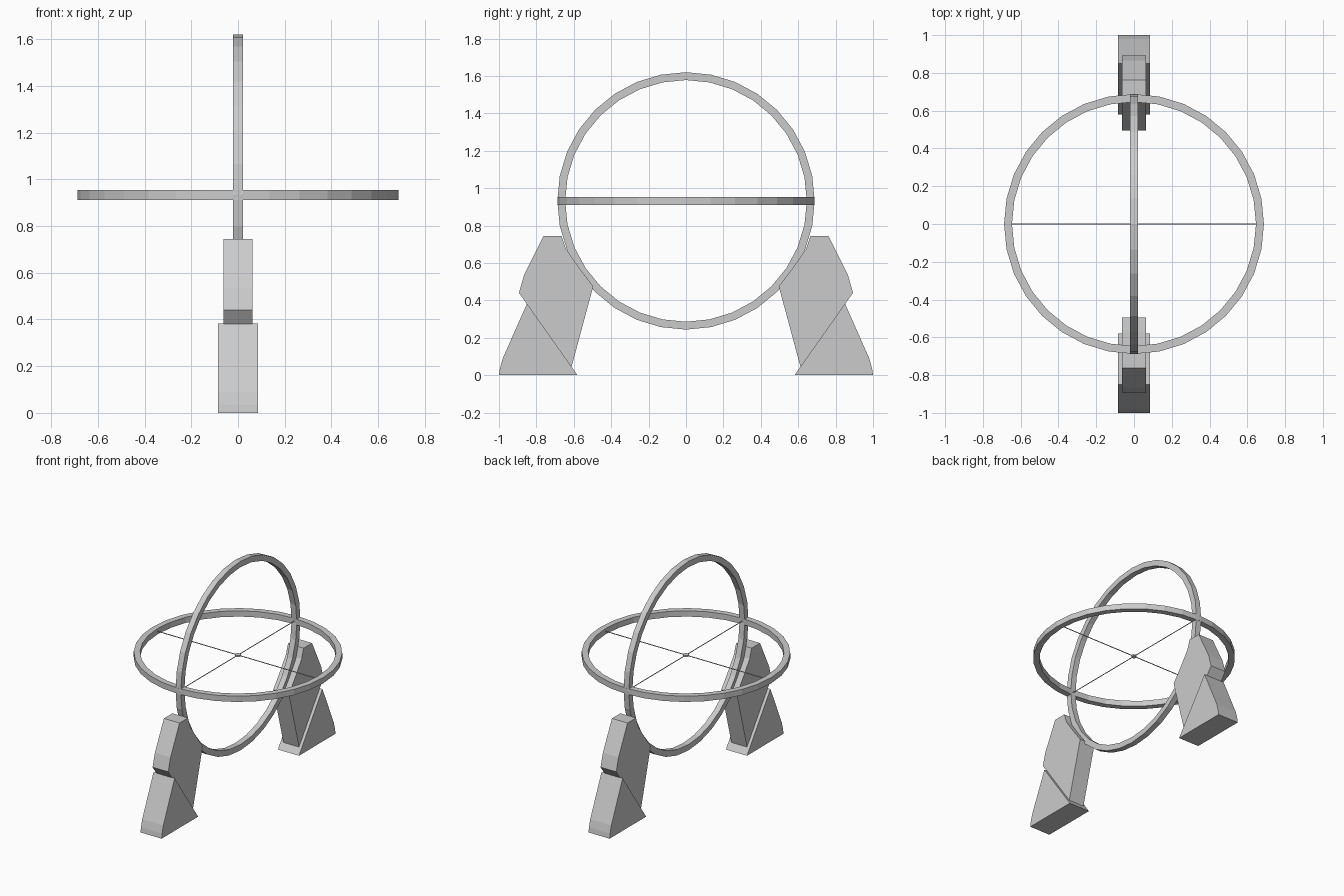
import bpy, bmesh, math
from mathutils import Matrix

if "Cube" in bpy.data.objects:
    bpy.data.objects.remove(bpy.data.objects["Cube"])

CZ = 0.932          # height of ring centre
R_OUT, R_IN, HALF = 0.688, 0.646, 0.021


def finish(name, bm):
    bmesh.ops.recalc_face_normals(bm, faces=bm.faces)
    mesh = bpy.data.meshes.new(name)
    bm.to_mesh(mesh)
    bm.free()
    obj = bpy.data.objects.new(name, mesh)
    bpy.context.collection.objects.link(obj)
    return obj


def ring(name, rot, segs=32):
    # rectangular section revolved around the ring axis
    section = [(R_OUT, -HALF), (R_OUT, HALF), (R_IN, HALF), (R_IN, -HALF)]
    bm = bmesh.new()
    loops = []
    for i in range(segs):
        a = 2 * math.pi * i / segs
        loops.append([bm.verts.new((r * math.cos(a), r * math.sin(a), h)) for r, h in section])
    for i in range(segs):
        p, q = loops[i], loops[(i + 1) % segs]
        for k in range(4):
            m = (k + 1) % 4
            bm.faces.new((p[k], q[k], q[m], p[m]))
    bmesh.ops.transform(bm, matrix=Matrix.Translation((0, 0, CZ)) @ rot, verts=bm.verts)
    return finish(name, bm)


def slab(name, profile, half, side):
    # y/z profile extruded along x
    bm = bmesh.new()
    face = bm.faces.new([bm.verts.new((-half, side * y, z)) for y, z in profile])
    ext = bmesh.ops.extrude_face_region(bm, geom=[face])
    verts = [v for v in ext["geom"] if isinstance(v, bmesh.types.BMVert)]
    bmesh.ops.translate(bm, vec=(2 * half, 0, 0), verts=verts)
    return finish(name, bm)


def rod(name, radius, length, sides, rot):
    bm = bmesh.new()
    bmesh.ops.create_cone(bm, cap_ends=True, segments=sides, radius1=radius, radius2=radius,
                          depth=length, matrix=Matrix.Translation((0, 0, CZ)) @ rot)
    return finish(name, bm)


# Rings
ring("horizontal_ring", Matrix.Identity(4))
ring("vertical_ring", Matrix.Rotation(math.pi / 2, 4, 'Y'))

# Crossed wires and centre hub
rod("cross_wire_x", 0.003, 1.31, 6, Matrix.Rotation(math.pi / 2, 4, 'Y'))
rod("cross_wire_y", 0.003, 1.31, 6, Matrix.Rotation(math.pi / 2, 4, 'X'))
rod("centre_hub", 0.019, 0.01, 12, Matrix.Identity(4))

# Stands, mirrored front and back
cradle = [(0.762, 0.745), (0.665, 0.745), (0.642, 0.676), (0.57, 0.572), (0.496, 0.475),
          (0.612, 0.045), (0.85, 0.38), (0.893, 0.44), (0.866, 0.535)]
foot = [(0.58, 0), (0.85, 0.383), (0.98, 0.09), (0.995, 0.035), (1.0, 0)]
for label, side in (("front", -1), ("back", 1)):
    slab(label + "_stand_cradle", cradle, 0.063, side)
    slab(label + "_stand_foot", foot, 0.085, side)
